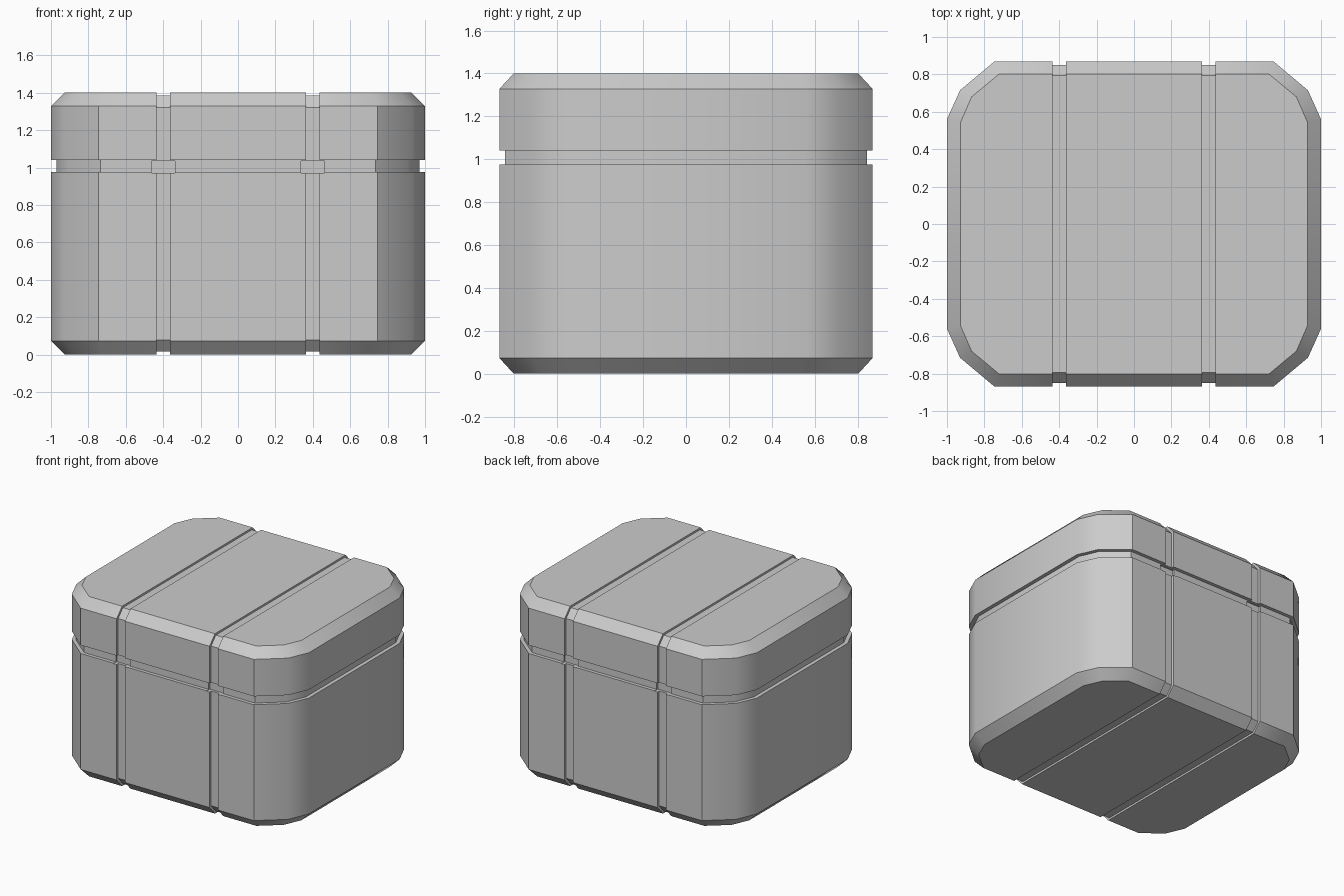
import bpy, bmesh

if "Cube" in bpy.data.objects:
    bpy.data.objects.remove(bpy.data.objects["Cube"])

# Quarter outlines of the box: full size and chamfered
FULL = [(1.0, 0.56), (0.93, 0.715), (0.745, 0.87)]
CHAM = [(0.927, 0.545), (0.868, 0.68), (0.72, 0.803)]


def outline(t):
    q = [(a + (c - a) * t, b + (d - b) * t) for (a, b), (c, d) in zip(FULL, CHAM)]
    left = [(-x, y) for x, y in reversed(q)]
    top = q + left
    return top + [(-x, -y) for x, y in top]


def make_object(name, bm):
    bmesh.ops.recalc_face_normals(bm, faces=bm.faces)
    mesh = bpy.data.meshes.new(name)
    bm.to_mesh(mesh)
    bm.free()
    ob = bpy.data.objects.new(name, mesh)
    bpy.context.collection.objects.link(ob)
    return ob


def bridge(bm, a, b):
    n = len(a)
    for i in range(n):
        j = (i + 1) % n
        bm.faces.new((a[i], a[j], b[j], b[i]))


# Box body: stacked outlines with chamfered ends and a lid seam
bm = bmesh.new()
levels = [(0, 1), (0.073, 0), (0.975, 0), (0.975, 0.4),
          (1.04, 0.4), (1.04, 0), (1.328, 0), (1.4, 1)]
rings = [[bm.verts.new((x, y, z)) for x, y in outline(t)] for z, t in levels]
for a, b in zip(rings, rings[1:]):
    bridge(bm, a, b)
bm.faces.new(rings[0])
bm.faces.new(rings[-1])
box = make_object("box", bm)


def cut(cutter):
    cutter.hide_render = True
    mod = box.modifiers.new("cut", 'BOOLEAN')
    mod.operation = 'DIFFERENCE'
    mod.solver = 'EXACT'
    mod.object = cutter
    bpy.context.view_layer.objects.active = box
    bpy.ops.object.modifier_apply(modifier=mod.name)
    bpy.data.objects.remove(cutter)


# Grooves running all round the box in the y-z plane
INNER = [(0.85, 0.079), (0.85, 1.322), (0.793, 1.385), (-0.793, 1.385),
         (-0.85, 1.322), (-0.85, 0.079), (-0.793, 0.015), (0.793, 0.015)]
for s in (-1, 1):
    bm = bmesh.new()
    loops = []
    for x in (s * 0.4 - 0.036, s * 0.4 + 0.036):
        inner = [bm.verts.new((x, y, z)) for y, z in INNER]
        outer = [bm.verts.new((x, y * 1.3, 0.7 + (z - 0.7) * 1.3)) for y, z in INNER]
        loops.append((inner, outer))
        bridge(bm, inner, outer)
    bridge(bm, loops[0][0], loops[1][0])
    bridge(bm, loops[0][1], loops[1][1])
    cut(make_object("groove_cutter", bm))

# Small recesses where the grooves cross the lid seam
for sx in (-1, 1):
    for sy in (-1, 1):
        bm = bmesh.new()
        bmesh.ops.create_cube(bm, size=1)
        for v in bm.verts:
            v.co = (sx * 0.4 + v.co.x * 0.124, sy * 0.93 + v.co.y * 0.2,
                    1.003 + v.co.z * 0.062)
        cut(make_object("recess_cutter", bm))

# Smooth corners, sharp creases
bpy.ops.object.select_all(action='DESELECT')
box.select_set(True)
bpy.context.view_layer.objects.active = box
bpy.ops.object.shade_smooth_by_angle(angle=0.52)
